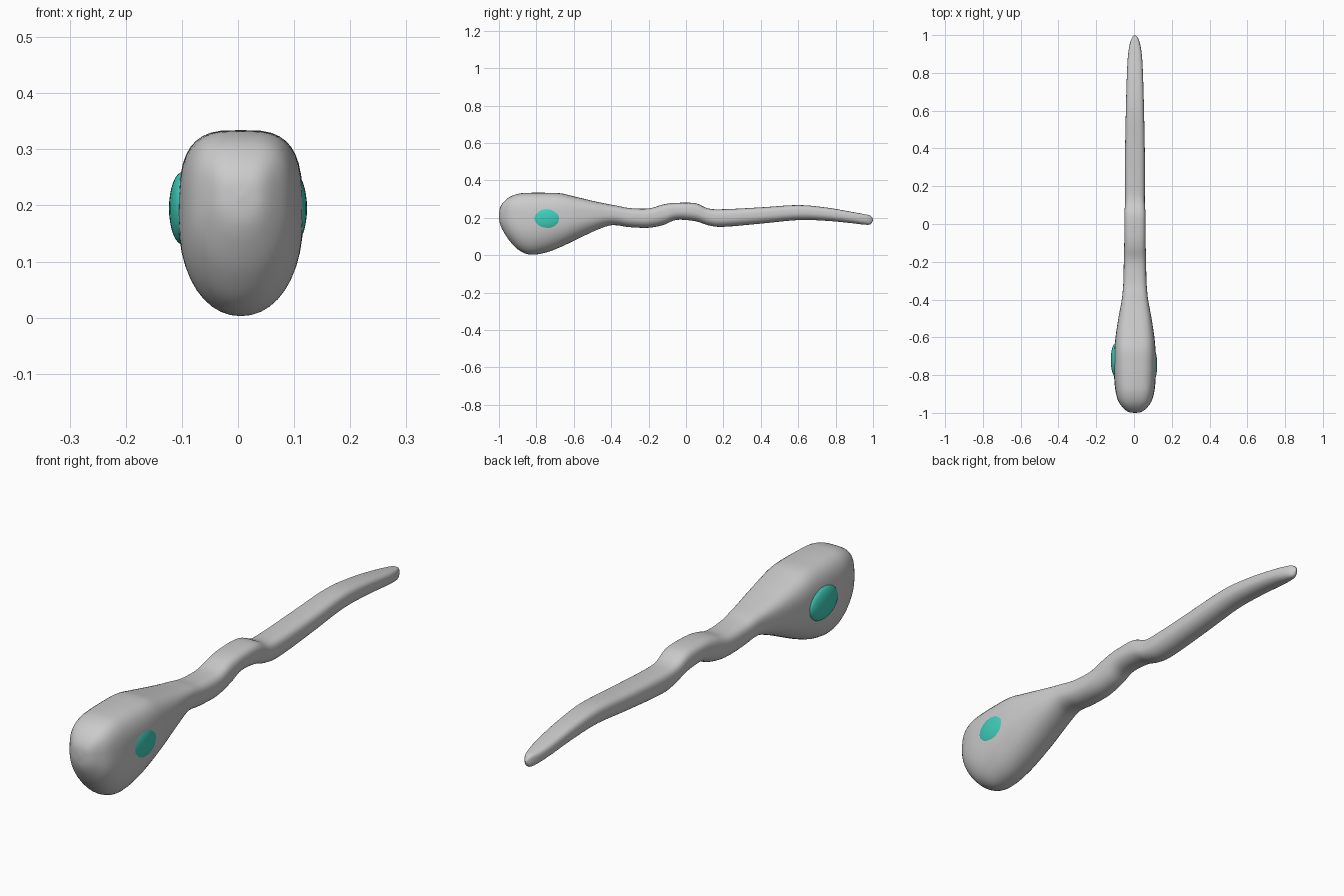
import bpy, bmesh
from math import sin, cos, pi, copysign
from mathutils import Vector

if "Cube" in bpy.data.objects:
    bpy.data.objects.remove(bpy.data.objects["Cube"])

# Body stations: y, bottom z, top z, half width
STATIONS = [
    (-1.00, .213, .217, .002), (-.995, .170, .252, .034), (-.975, .125, .285, .061),
    (-.94, .073, .313, .087), (-.89, .025, .330, .102), (-.83, .003, .334, .109),
    (-.75, .014, .334, .111), (-.67, .044, .331, .109), (-.60, .077, .315, .103),
    (-.50, .125, .291, .088), (-.42, .156, .274, .073), (-.37, .160, .265, .066),
    (-.30, .150, .252, .061), (-.20, .147, .250, .059), (-.12, .162, .272, .057),
    (-.05, .189, .280, .056), (.05, .182, .278, .056), (.12, .160, .250, .052),
    (.20, .152, .246, .053), (.40, .169, .256, .052), (.60, .188, .268, .048),
    (.75, .184, .255, .044), (.88, .172, .233, .038), (.95, .164, .220, .028),
    (.985, .165, .212, .016), (1.00, .185, .194, .003)]
SIDES, STEPS, CX = 40, 5, .005


def smooth_path(points, steps):
    """Catmull-Rom interpolation through the stations."""
    p = [Vector(q) for q in points]
    p = [p[0]] + p + [p[-1]]
    out = []
    for i in range(1, len(p) - 2):
        a, b, c, d = p[i - 1:i + 3]
        for k in range(steps):
            t = k / steps
            out.append(.5 * (2 * b + (c - a) * t + (2 * a - 5 * b + 4 * c - d) * t * t
                             + (3 * b - a - 3 * c + d) * t ** 3))
    return out + [p[-1]]


def spow(v, e):
    return copysign(abs(v) ** e, v)


def finish(bm, name, mat=None):
    bmesh.ops.recalc_face_normals(bm, faces=bm.faces)
    for f in bm.faces:
        f.smooth = True
    me = bpy.data.meshes.new(name)
    bm.to_mesh(me)
    bm.free()
    ob = bpy.data.objects.new(name, me)
    bpy.context.collection.objects.link(ob)
    if mat:
        me.materials.append(mat)
    return ob


# Head and tail: one loft, squarer on top and rounder underneath
bm = bmesh.new()
rings = []
for y, zb, zt, w in smooth_path(STATIONS, STEPS):
    ring = []
    for i in range(SIDES):
        a = 2 * pi * i / SIDES
        e = 2 / 3.3 if sin(a) > 0 else 2 / 2.1
        ring.append(bm.verts.new((CX + w * spow(cos(a), e), y,
                                  (zb + zt) / 2 + (zt - zb) / 2 * spow(sin(a), e))))
    rings.append(ring)
for r, s in zip(rings, rings[1:]):
    for i in range(SIDES):
        j = (i + 1) % SIDES
        bm.faces.new((r[i], r[j], s[j], s[i]))
bm.faces.new(rings[0])
bm.faces.new(rings[-1])
finish(bm, "body")

# Eyes
teal = bpy.data.materials.new("teal")
teal.diffuse_color = (.05, .62, .5, 1)
teal.use_nodes = True
teal.node_tree.nodes["Principled BSDF"].inputs["Base Color"].default_value = teal.diffuse_color
for side, x in (("left", -.098), ("right", .098)):
    bm = bmesh.new()
    bmesh.ops.create_uvsphere(bm, u_segments=32, v_segments=16, radius=1)
    eye = finish(bm, "eye_" + side, teal)
    eye.scale = (.025, .088, .065)
    eye.location = (x, -.745 if x > 0 else -.72, .195)
